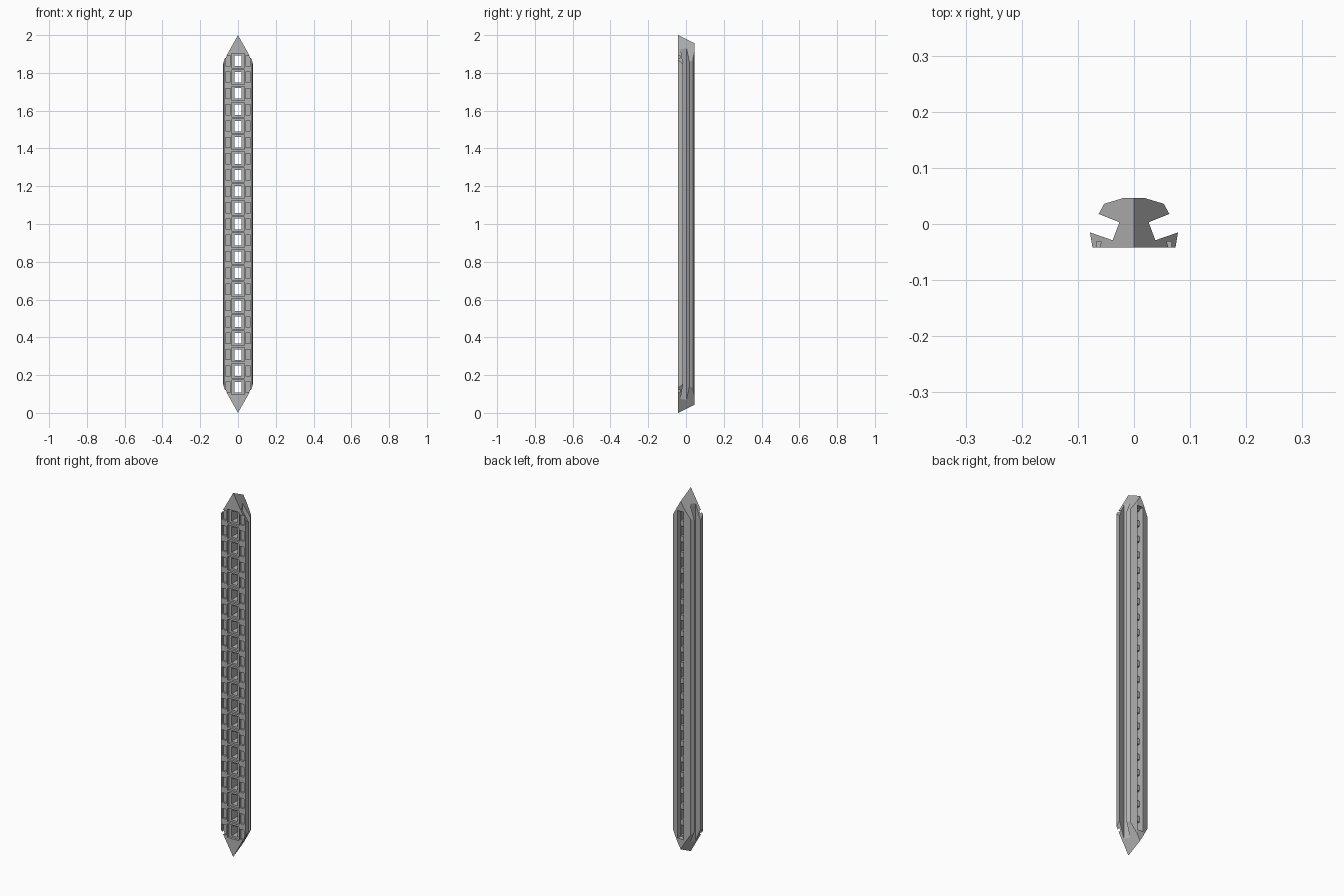
import bpy
import bmesh
from mathutils import Vector

cube = bpy.data.objects.get("Cube")
if cube:
    bpy.data.objects.remove(cube, do_unlink=True)

FRONT, BACK = -0.042, 0.046
ROWS, PITCH = 21, 0.0864

grey = bpy.data.materials.new("plain_grey")
grey.use_nodes = True
tone = (0.45, 0.45, 0.45, 1)
grey.diffuse_color = tone
grey.node_tree.nodes["Principled BSDF"].inputs["Base Color"].default_value = tone


def make_object(name, bm):
    bmesh.ops.recalc_face_normals(bm, faces=bm.faces)
    mesh = bpy.data.meshes.new(name)
    bm.to_mesh(mesh)
    bm.free()
    mesh.materials.append(grey)
    obj = bpy.data.objects.new(name, mesh)
    bpy.context.collection.objects.link(obj)
    return obj


def add_box(bm, x, y, z):
    """Box from (min, max) pairs."""
    verts = bmesh.ops.create_cube(bm, size=1)["verts"]
    for v in verts:
        v.co = Vector([(a + b) / 2 + c * (b - a) for (a, b), c in zip((x, y, z), v.co)])


# Grooved bar: half of the cross-section, mirrored, then extruded
half = [(0.074, FRONT), (0.0785, -0.015), (0.038, -0.029), (0.026, 0.003),
        (0.063, 0.018), (0.053, 0.036), (0.02, BACK)]
outline = half + [(-x, y) for x, y in reversed(half)]
bm = bmesh.new()
base = bm.faces.new([bm.verts.new((x, y, 0)) for x, y in outline])
top = bmesh.ops.extrude_face_region(bm, geom=[base])["geom"]
bmesh.ops.translate(bm, verts=[g for g in top if isinstance(g, bmesh.types.BMVert)], vec=(0, 0, 2))

# Mitred points at both ends
for end, up in ((2, 1), (0, -1)):
    for side in (1, -1):
        cut = bmesh.ops.bisect_plane(
            bm, geom=bm.verts[:] + bm.edges[:] + bm.faces[:], dist=1e-6,
            plane_co=(0, FRONT, end), plane_no=(side * 1.78, 0.49, up), clear_outer=True)
        edges = [g for g in cut["geom_cut"] if isinstance(g, bmesh.types.BMEdge)]
        bmesh.ops.holes_fill(bm, edges=edges)
bar = make_object("grooved_strut", bm)


def carve(name, boxes):
    """Cut a set of separate boxes out of the bar."""
    bm = bmesh.new()
    for box in boxes:
        add_box(bm, *box)
    cutter = make_object(name, bm)
    cutter.hide_render = True
    mod = bar.modifiers.new(name, "BOOLEAN")
    mod.operation = "DIFFERENCE"
    mod.solver = "EXACT"
    mod.object = cutter
    bpy.ops.object.select_all(action="DESELECT")
    bpy.context.view_layer.objects.active = bar
    bar.select_set(True)
    bpy.ops.object.modifier_apply(modifier=name)
    bpy.data.objects.remove(cutter, do_unlink=True)


rows = [1 + (i - (ROWS - 1) / 2) * PITCH for i in range(ROWS)]


def row_boxes(x, y, h):
    return [(x, y, (z - h, z + h)) for z in rows]


# Long channel in the back, shallow front pockets, through holes, side pockets
carve("back_channel", [((-0.018, 0.018), (0.02, 0.1), (0.1, 1.9))])
carve("front_pockets", row_boxes((-0.034, 0.034), (-0.1, -0.03), 0.038))
carve("through_holes", row_boxes((-0.0178, 0.0178), (-0.1, 0.1), 0.028))
carve("side_pockets", row_boxes((0.04, 0.067), (-0.1, -0.031), 0.027)
      + row_boxes((-0.067, -0.04), (-0.1, -0.031), 0.027))
